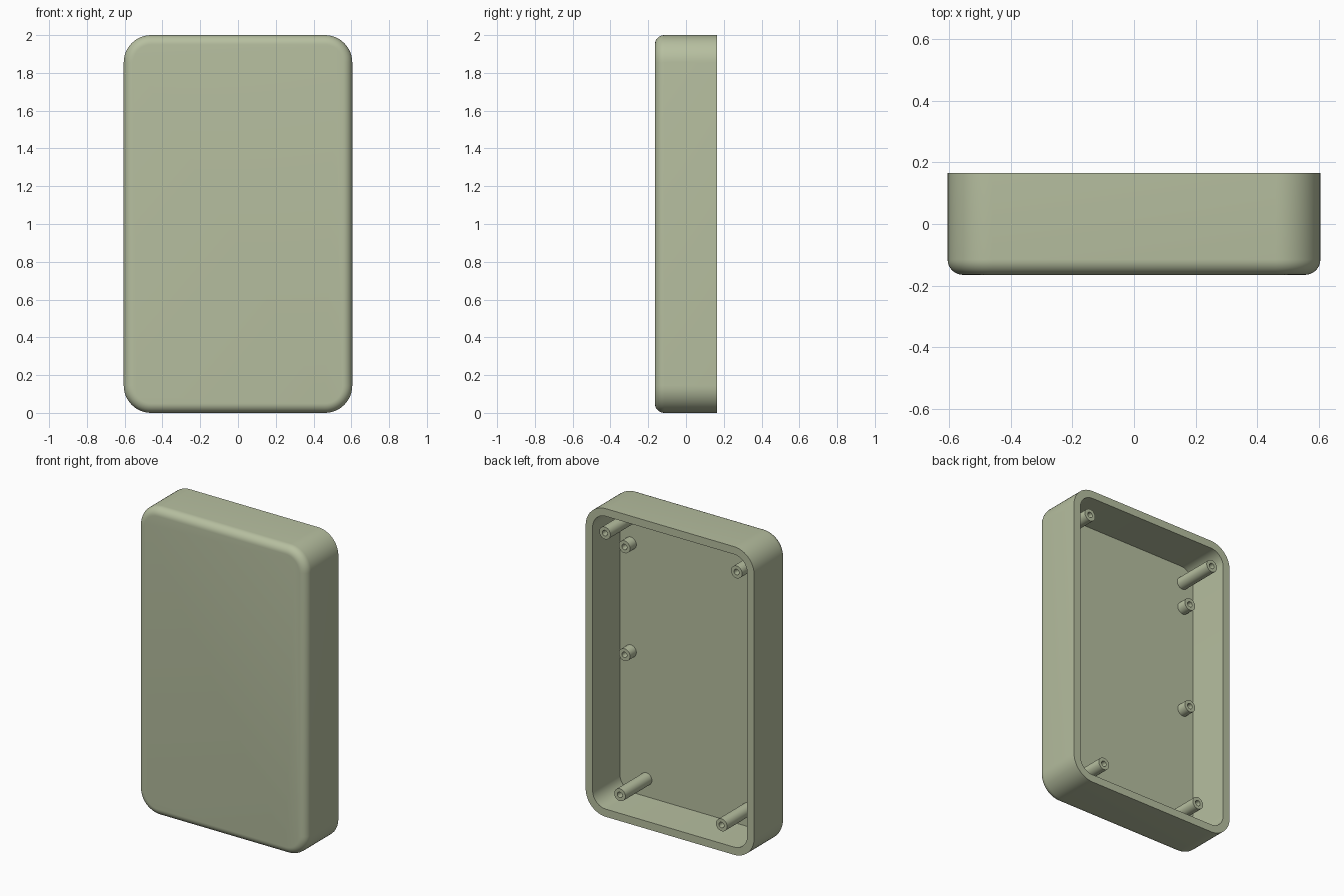
import bpy, bmesh, math

cube = bpy.data.objects.get("Cube")
if cube:
    bpy.data.objects.remove(cube, do_unlink=True)

# One flat colour for the whole moulding
mat = bpy.data.materials.new("sage_plastic")
mat.use_nodes = True
colour = (0.47, 0.52, 0.35, 1.0)
mat.diffuse_color = colour
mat.node_tree.nodes["Principled BSDF"].inputs["Base Color"].default_value = colour

HALF_W, HALF_H, HALF_D = 0.605, 1.0, 0.165
CORNER, FILLET, WALL = 0.145, 0.05, 0.05
FLOOR = -HALF_D + WALL


def rounded_ring(y, inset, steps=12):
    """Rounded rectangle in the xz plane, shrunk by inset."""
    r = CORNER - inset
    points = []
    for quarter, (sx, sz) in enumerate([(1, 1), (-1, 1), (-1, -1), (1, -1)]):
        for i in range(steps + 1):
            a = math.pi / 2 * (quarter + i / steps)
            points.append((sx * (HALF_W - CORNER) + r * math.cos(a), y,
                           1 + sz * (HALF_H - CORNER) + r * math.sin(a)))
    return points


def circle_ring(x, y, z, r, sides=32):
    return [(x + r * math.cos(2 * math.pi * i / sides), y,
             z + r * math.sin(2 * math.pi * i / sides)) for i in range(sides)]


def loft(name, rings):
    """Skin consecutive rings and cap both ends."""
    bm = bmesh.new()
    loops = [[bm.verts.new(p) for p in ring] for ring in rings]
    for a, b in zip(loops, loops[1:]):
        n = len(a)
        for i in range(n):
            j = (i + 1) % n
            bm.faces.new((a[i], a[j], b[j], b[i]))
    bm.faces.new(loops[0])
    bm.faces.new(loops[-1])
    bmesh.ops.recalc_face_normals(bm, faces=bm.faces)
    mesh = bpy.data.meshes.new(name)
    bm.to_mesh(mesh)
    bm.free()
    mesh.materials.append(mat)
    obj = bpy.data.objects.new(name, mesh)
    bpy.context.collection.objects.link(obj)
    bpy.ops.object.select_all(action='DESELECT')
    obj.select_set(True)
    bpy.context.view_layer.objects.active = obj
    bpy.ops.object.shade_smooth_by_angle(angle=math.radians(30))
    return obj


# Shell: filleted front, straight sides, flat rim, open cavity at the back
shell = []
for i in range(9):
    a = math.pi / 2 * i / 8
    shell.append(rounded_ring(-HALF_D + FILLET * (1 - math.sin(a)),
                              FILLET * (1 - math.cos(a))))
shell.reverse()
shell += [rounded_ring(HALF_D, 0), rounded_ring(HALF_D, WALL),
          rounded_ring(FLOOR, WALL)]
loft("enclosure_shell", shell)


# Hollow screw posts standing on the cavity floor
def post(name, x, z, end, r=0.04, hole=0.018):
    loft(name, [circle_ring(x, FLOOR - 0.01, z, r), circle_ring(x, end, z, r),
                circle_ring(x, end, z, hole), circle_ring(x, FLOOR, z, hole)])


for side, s in (("left", 1), ("right", -1)):
    post("upper_tall_post_" + side, s * 0.473, 1.835, 0.157)
    post("lower_tall_post_" + side, s * 0.365, 0.165, 0.157)
    post("upper_short_post_" + side, s * 0.477, 1.665, -0.05)
    post("middle_short_post_" + side, s * 0.477, 0.965, -0.05)
